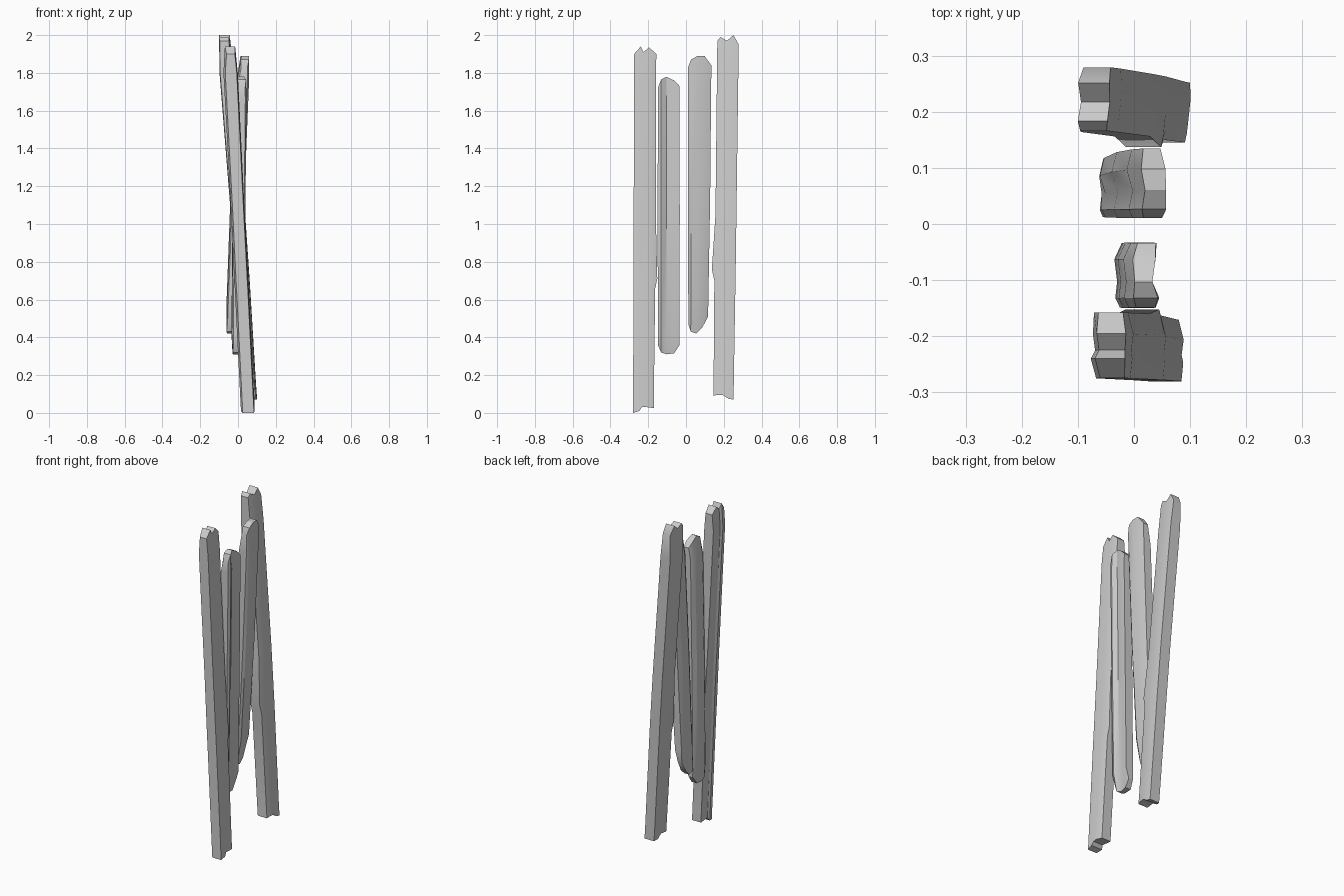
import bpy

if "Cube" in bpy.data.objects:
    bpy.data.objects.remove(bpy.data.objects["Cube"])

def plank(name, levels, left, right, stations, bottom, top, shift_b, shift_t, end_b, end_t):
    """Loft a rough-hewn board. levels = positions across the width (-1..1),
    left/right = face profile at each level, stations = (z, x, y_low, y_high, half_thickness),
    bottom/top = uneven end heights, end_* = end thickness factor, shift_* = end x offset."""
    n = len(levels)
    first, last = stations[0], stations[-1]

    def extend(z):
        # centre line continued past the outermost stations
        t = (z - first[0]) / (last[0] - first[0])
        return [first[i] + (last[i] - first[i]) * t for i in range(1, 4)]

    def ring(heights, fixed, thick, shift=0.0):
        pts = []
        for side, idx in ((left, range(n)), (right, reversed(range(n)))):
            for i in idx:
                cx, lo, hi = fixed if fixed else extend(heights[i])
                y = lo + (hi - lo) * (levels[i] + 1) / 2
                pts.append((cx + shift + side[i] * thick, y, heights[i]))
        return pts

    rings = [ring(bottom, None, first[4] * end_b, shift_b)]
    rings += [ring([s[0]] * n, s[1:4], s[4]) for s in stations]
    rings += [ring(top, None, last[4] * end_t, shift_t)]
    m = 2 * n
    verts = [v for r in rings for v in r]
    faces = []
    for k in range(len(rings) - 1):
        for i in range(m):
            j = (i + 1) % m
            faces.append((k * m + j, k * m + i, (k + 1) * m + i, (k + 1) * m + j))
    # split ends: strips running across the thickness
    t0 = (len(rings) - 1) * m
    for i in range(n - 1):
        a, b, c, d = i, i + 1, m - 2 - i, m - 1 - i
        faces.append((a, b, c, d))
        faces.append((t0 + d, t0 + c, t0 + b, t0 + a))
    me = bpy.data.meshes.new(name)
    me.from_pydata(verts, [], faces)
    me.update()
    ob = bpy.data.objects.new(name, me)
    bpy.context.collection.objects.link(ob)
    bpy.ops.object.select_all(action='DESELECT')
    ob.select_set(True)
    bpy.context.view_layer.objects.active = ob
    # consistent outward normals
    bpy.ops.object.mode_set(mode='EDIT')
    bpy.ops.mesh.select_all(action='SELECT')
    bpy.ops.mesh.normals_make_consistent(inside=False)
    bpy.ops.object.mode_set(mode='OBJECT')
    bpy.ops.object.shade_smooth_by_angle()

# front long plank, with a small knot on its inner edge
plank("front_long_plank", [-1, -.4, -.15, .35, 1],
      [-.75, -1, -.8, -.9, -.85], [.85, .95, .9, 1, .75],
      [(0.10, .048, -.280, -.170, .037), (0.66, .020, -.278, -.163, .037),
       (0.71, .017, -.278, -.152, .037), (1.05, .000, -.277, -.160, .036),
       (1.80, -.039, -.275, -.158, .038)],
      [.0, .01, .03, .03, .025], [1.90, 1.94, 1.91, 1.935, 1.90],
      0, .004, 1, .72)

# short inner planks with rounded ends
plank("front_short_plank", [-1, -.7, -.2, .5, 1],
      [-.7, -.95, -.85, -1, -.6], [.8, 1, .55, .8, .85],
      [(0.42, -.002, -.149, -.034, .033), (1.05, .005, -.150, -.033, .034),
       (1.66, .013, -.149, -.034, .032)],
      [.36, .32, .31, .315, .36], [1.72, 1.765, 1.78, 1.76, 1.73],
      -.006, .006, .6, .7)
plank("back_short_plank", [-1, -.75, -.2, .4, 1],
      [-.7, -.9, -.7, -1, -.75], [.75, 1, .95, .9, .6],
      [(0.58, -.029, .012, .118, .032), (1.15, -.003, .011, .128, .037),
       (1.72, .022, .011, .133, .035)],
      [.47, .43, .42, .45, .51], [1.83, 1.87, 1.89, 1.89, 1.84],
      -.008, .006, .6, .65)

# back long plank, with a knot tapering upward
plank("back_long_plank", [-1, -.7, -.1, .5, 1],
      [-.9, -1, -.85, -.95, -.75], [.75, .85, .95, 1, .95],
      [(0.16, .058, .146, .253, .037), (0.70, .024, .150, .262, .038),
       (0.76, .020, .137, .263, .038), (1.05, .000, .156, .267, .038),
       (1.80, -.060, .164, .277, .038)],
      [.09, .095, .095, .075, .07], [1.97, 1.99, 1.97, 2.0, 1.95],
      0, .002, 1, .75)
